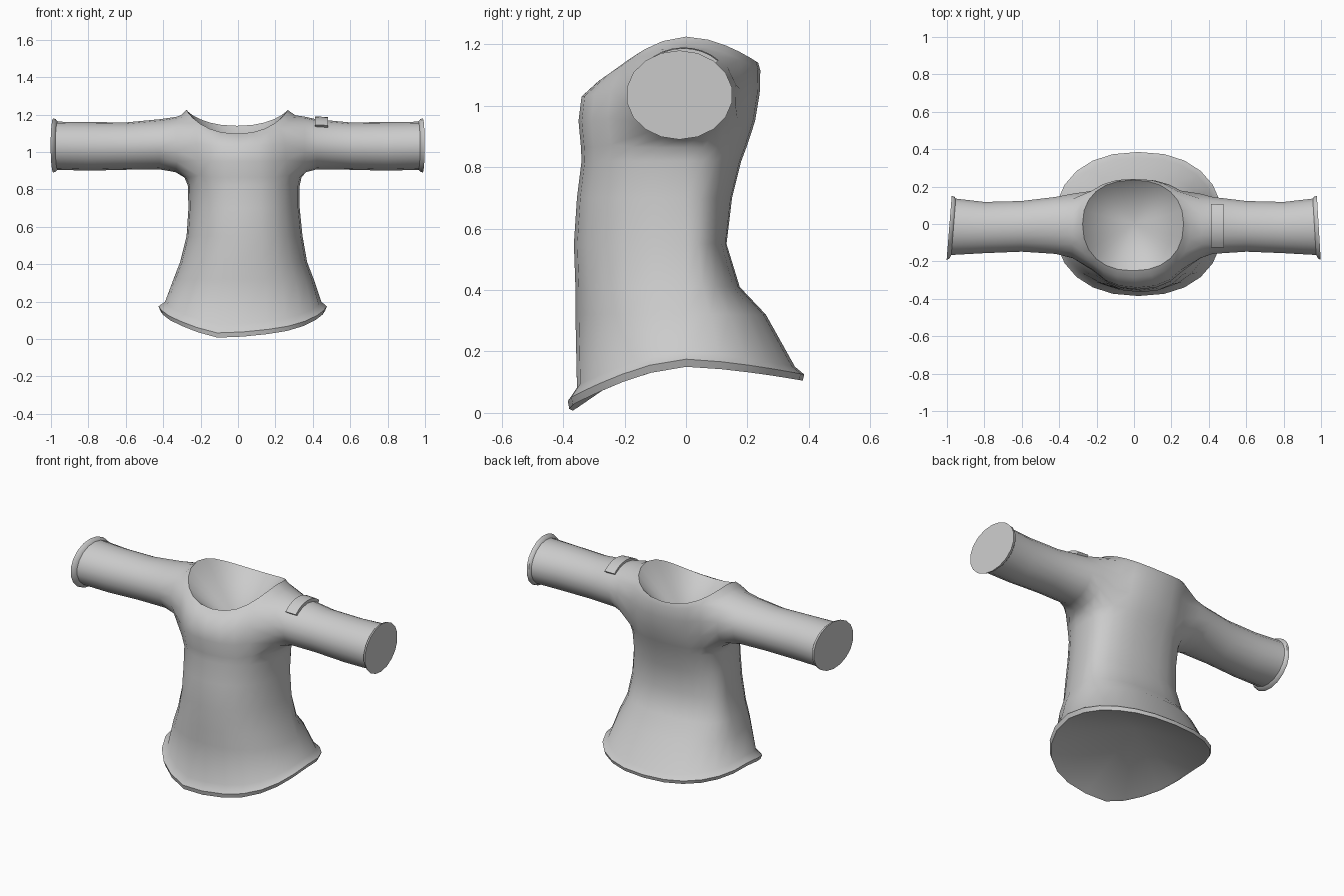
import bpy, bmesh, math

if "Cube" in bpy.data.objects:
    bpy.data.objects.remove(bpy.data.objects["Cube"])

SEG, SIDES = 24, 18

cloth = bpy.data.materials.new("grey_cloth")
cloth.diffuse_color = (0.6, 0.6, 0.6, 1)
cloth.use_nodes = True
cloth.node_tree.nodes["Principled BSDF"].inputs["Base Color"].default_value = cloth.diffuse_color


def spow(v, p):
    return math.copysign(abs(v) ** p, v)


def finish(bm, name):
    bmesh.ops.recalc_face_normals(bm, faces=bm.faces[:])
    me = bpy.data.meshes.new(name)
    bm.to_mesh(me)
    bm.free()
    me.materials.append(cloth)
    ob = bpy.data.objects.new(name, me)
    bpy.context.collection.objects.link(ob)
    bpy.context.view_layer.objects.active = ob
    ob.select_set(True)
    bpy.ops.object.shade_smooth_by_angle(angle=math.radians(45))
    ob.select_set(False)
    return ob


def body_ring(bm, x0, x1, yf, yb, zs, zf=None, zb=None, e=1.3, p=0.88):
    """Closed ring; the height may differ at the sides, front and back."""
    zf = zs if zf is None else zf
    zb = zs if zb is None else zb
    out = []
    for i in range(SEG):
        a = 2 * math.pi * i / SEG
        c, s = math.cos(a), math.sin(a)
        x = (x0 + x1) / 2 + (x1 - x0) / 2 * spow(c, p)
        y = spow(s, p) * (yb if s > 0 else -yf)
        z = zs + ((zb if s > 0 else zf) - zs) * abs(s) ** e
        out.append(bm.verts.new((x, y, z)))
    return out


def bridge(bm, a, b, skip=()):
    n = len(a)
    for i in range(n):
        if i not in skip:
            bm.faces.new((a[i], a[(i + 1) % n], b[(i + 1) % n], b[i]))


def fan(bm, ring, centre):
    c = bm.verts.new(centre)
    for i in range(len(ring)):
        bm.faces.new((ring[i], ring[(i + 1) % len(ring)], c))


bm = bmesh.new()

# Torso from the hem up over the outside to the neck rim
rows = [
    (-0.40, 0.45, -0.365, 0.365, 0.15, 0.01, 0.11),
    (-0.415, 0.465, -0.38, 0.38, 0.15, 0.0, 0.105),
    (-0.425, 0.475, -0.385, 0.385, 0.175, 0.025, 0.125),
    (-0.39, 0.445, -0.355, 0.355, 0.20, 0.07, 0.15),
    (-0.345, 0.405, -0.36, 0.26, 0.32),
    (-0.31, 0.37, -0.36, 0.175, 0.41),
    (-0.275, 0.345, -0.365, 0.132, 0.55),
    (-0.265, 0.33, -0.355, 0.15, 0.70),
    (-0.268, 0.33, -0.34, 0.18, 0.82),
    (-0.285, 0.34, -0.342, 0.197, 0.865),
    (-0.29, 0.335, -0.35, 0.225, 0.95),
    (-0.295, 0.33, -0.34, 0.24, 1.07, 1.03, 1.04),
    (-0.305, 0.305, -0.285, 0.242, 1.197, 1.08, 1.115, 1.6),
    (-0.275, 0.265, -0.25, 0.235, 1.225, 1.098, 1.14, 1.6),
]
rings = [body_ring(bm, *r) for r in rows]
# front hem dips to a soft point left of the middle
for ring in rings[:4]:
    for v in ring:
        front = max(0, -v.co.y / 0.37)
        v.co.z += 0.1 * min(abs(v.co.x + 0.1), 0.2) * front
R_LO, R_HI = 9, 12                       # rows spanned by the arm openings
right_cols = [21, 22, 23, 0, 1, 2]
left_cols = [9, 10, 11, 12, 13, 14]
for k in range(len(rings) - 1):
    bridge(bm, rings[k], rings[k + 1],
           right_cols + left_cols if R_LO <= k < R_HI else ())
# shallow hollows closing the hem and the neck
fan(bm, rings[0], (0.0, 0, 0.26))
fan(bm, rings[-1], (0, 0, 0.91))

# Sleeves: (distance out, y front, y back, z bottom, z top)
sleeve = [
    (0.345, -0.185, 0.17, 0.892, 1.188),
    (0.42, -0.162, 0.147, 0.907, 1.175),
    (0.60, -0.15, 0.125, 0.905, 1.158),
    (0.80, -0.158, 0.12, 0.90, 1.16),
    (0.965, -0.168, 0.138, 0.905, 1.162),
    (0.974, -0.187, 0.15, 0.895, 1.175),
    (0.988, -0.195, 0.152, 0.89, 1.18),
]


def add_sleeve(side, cols, shear):
    # boundary of the arm opening in walking order
    ends = cols + [(cols[-1] + 1) % SEG]
    loop = [rings[R_LO][c] for c in ends]
    loop += [rings[r][ends[-1]] for r in range(R_LO + 1, R_HI)]
    loop += [rings[R_HI][c] for c in reversed(ends)]
    loop += [rings[r][ends[0]] for r in range(R_HI - 1, R_LO, -1)]
    # start at the lower front corner on both sides, same turning direction
    if loop[0].co.y > loop[6].co.y:
        loop = [loop[(6 - i) % SIDES] for i in range(SIDES)]
    a0 = math.atan2(-1, -1)
    q = [0, 6, 9, 15, 18]                # corners of the opening
    prev = loop
    for d, yf, yb, zb, zt in sleeve:
        ring = []
        w = 0.5 if d < 0.4 else 0
        for i in range(SIDES):
            k = max(j for j in range(4) if q[j] <= i)
            even = 2 * math.pi * i / SIDES - math.radians(15)
            diag = (k + (i - q[k]) / (q[k + 1] - q[k])) * math.pi / 2
            a = a0 + diag * w + even * (1 - w)
            y = (yf + yb) / 2 + (yb - yf) / 2 * math.cos(a)
            z = (zb + zt) / 2 + (zt - zb) / 2 * math.sin(a)
            x = side * d + (0.015 if d < 0.4 else 0)
            if d > 0.9:
                x += shear * (y + 0.02)
            ring.append(bm.verts.new((x, y, z)))
        bridge(bm, prev, ring)
        prev = ring
    bm.faces.new(prev)


add_sleeve(1, right_cols, -0.06)
add_sleeve(-1, left_cols, 0.08)
# ease the arm joints without moving the rest
joint = [v for v in bm.verts if 0.2 < abs(v.co.x) < 0.4
         and 0.84 < v.co.z < 1.11 and abs(v.co.y) < 0.29]
bmesh.ops.smooth_vert(bm, verts=joint, factor=0.35,
                      use_axis_x=True, use_axis_y=True, use_axis_z=True)
finish(bm, "shirt")

# Curved strap lying over the top of one sleeve
bm = bmesh.new()
prev, N = None, 8
for i in range(N + 1):
    a = math.radians(46 + 90 * i / N)
    sec = []
    for x, k in ((0.412, 0.82), (0.412, 1.0), (0.48, 0.98), (0.48, 0.82)):
        sec.append(bm.verts.new((x, -0.008 + 0.165 * k * math.cos(a),
                                 1.041 + 0.149 * k * math.sin(a))))
    if prev:
        bridge(bm, prev, sec)
    else:
        bm.faces.new(sec)
    prev = sec
bm.faces.new(prev)
finish(bm, "sleeve_strap")
